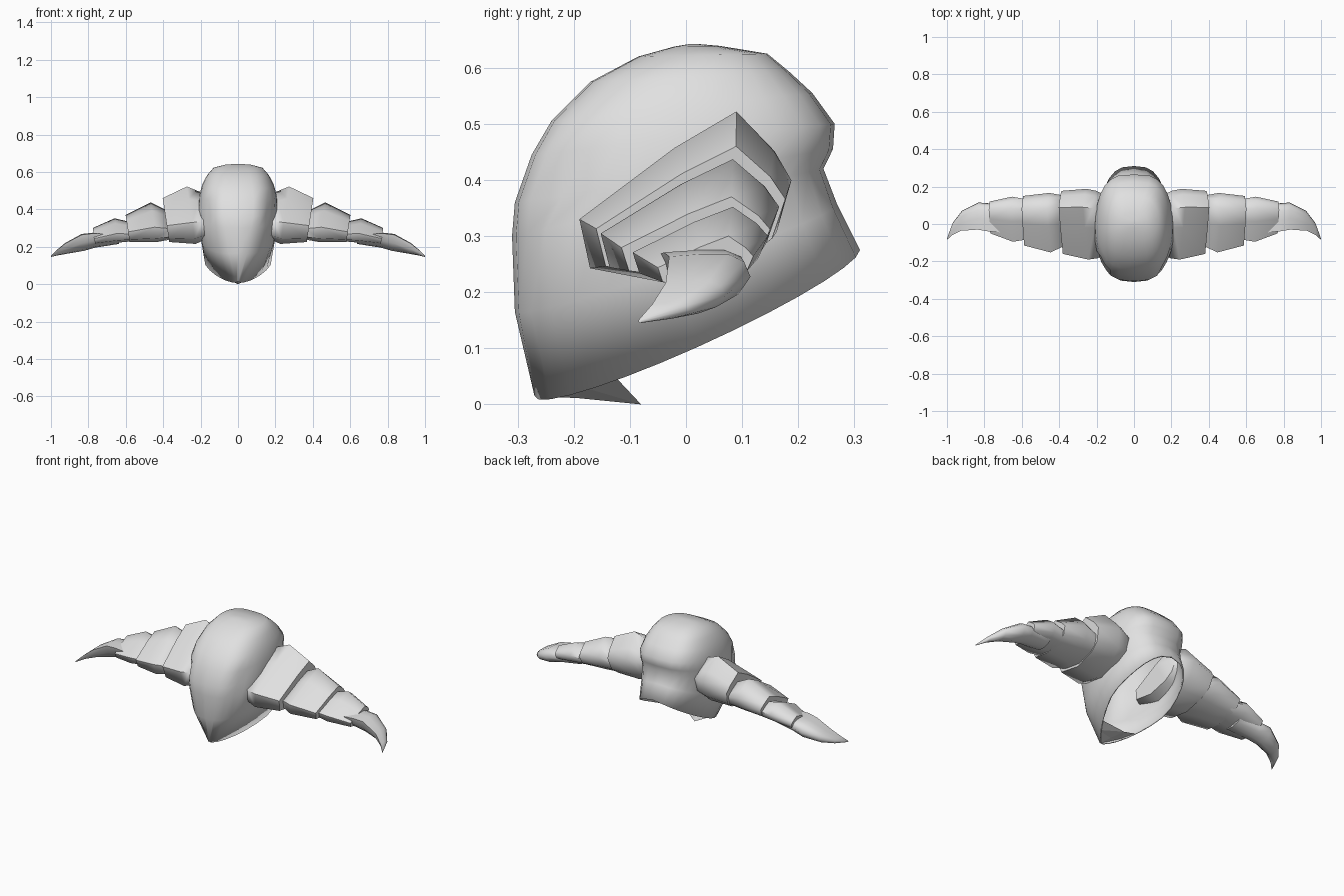
import bpy, bmesh, math

if "Cube" in bpy.data.objects:
    bpy.data.objects.remove(bpy.data.objects["Cube"])

grey = bpy.data.materials.new("plain_grey")
grey.diffuse_color = (0.75, 0.75, 0.75, 1)
grey.use_nodes = True
grey.node_tree.nodes["Principled BSDF"].inputs["Base Color"].default_value = grey.diffuse_color


def make(name, rings, cap_start=False, cap_end=True, angle=45):
    """Loft closed rings of equal length into one object."""
    bm = bmesh.new()
    loops = [[bm.verts.new(p) for p in r] for r in rings]
    n = len(loops[0])
    for a, b in zip(loops, loops[1:]):
        for i in range(n):
            j = (i + 1) % n
            bm.faces.new((a[i], a[j], b[j], b[i]))
    if cap_start:
        bm.faces.new(loops[0])
    if cap_end:
        bm.faces.new(loops[-1])
    bmesh.ops.recalc_face_normals(bm, faces=bm.faces)
    me = bpy.data.meshes.new(name)
    bm.to_mesh(me)
    bm.free()
    me.materials.append(grey)
    ob = bpy.data.objects.new(name, me)
    bpy.context.collection.objects.link(ob)
    bpy.ops.object.select_all(action='DESELECT')
    ob.select_set(True)
    bpy.context.view_layer.objects.active = ob
    bpy.ops.object.shade_smooth_by_angle(angle=math.radians(angle))
    return ob


# Helmet shell: front y,z / back y,z / half width / front pointedness / sag / squareness
SHELL = [
    (-.27, .015, .31, .275, .183, .5, .043, .7),
    (-.305, .165, .27, .355, .20, .1, .02, .68),
    (-.31, .30, .245, .42, .213, .04, 0, .65),
    (-.305, .36, .262, .455, .213, 0, 0, .65),
    (-.275, .445, .265, .50, .207, 0, 0, .6),
    (-.24, .505, .225, .555, .192, 0, 0, .6),
    (-.17, .575, .185, .592, .165, 0, 0, .6),
    (-.085, .62, .145, .625, .13, 0, 0, .6),
    (-.02, .638, .06, .639, .07, 0, 0, .7),
    (.005, .642, .025, .642, .02, 0, 0, 1),
]
N = 28
shell = []
for row, (fy, fz, by, bz, w, point, sag, e) in enumerate(SHELL):
    ring = []
    for k in range(N):
        t = 2 * math.pi * k / N
        s = (1 - math.cos(t)) / 2
        c = math.sin(t)
        x = math.copysign(w * abs(c) ** e, c) if k % (N // 2) else 0
        x *= min(1, s / .55) ** point if point else 1
        y = fy + s * (by - fy)
        # shallow eye dents below the brow
        if row == 3 and min(k, N - k) in (3, 4):
            y += .022
            x *= .94
        ring.append((x, y, fz + s * (bz - fz) - sag * abs(c)))
    shell.append(ring)
helmet = make("helmet_shell", shell, angle=60)
solid = helmet.modifiers.new("thickness", 'SOLIDIFY')
solid.thickness = .008
solid.offset = -1

# Chin flap folding under the front point
bm = bmesh.new()
tip, back = bm.verts.new((0, -.27, .015)), bm.verts.new((0, -.08, 0))
mid = bm.verts.new((0, -.19, .011))
for sx in (-1, 1):
    side = bm.verts.new((sx * .075, -.195, .034))
    rear = bm.verts.new((sx * .108, -.125, .048))
    for f in ((tip, side, mid), (mid, side, back), (side, rear, back)):
        bm.faces.new(f if sx > 0 else f[::-1])
me = bpy.data.meshes.new("chin_flap")
bm.to_mesh(me)
bm.free()
me.materials.append(grey)
bpy.context.collection.objects.link(bpy.data.objects.new("chin_flap", me))

# Horn cross-sections in a unit box (y, z)
SECTION = [(.74, 1), (.45, .79), (0, .375), (.05, .09), (.43, 0),
           (.78, .14), (.93, .3), (1, .6), (.92, .77)]
TIP_SECTION = [(.72, 1), (.4, 1), (0, .95), (.06, .45), (.3, .08),
               (.55, 0), (.85, .2), (1, .55), (.92, .85)]

# Overlapping horn segments: rings of x, y min, y max, z min, z max
HORN = {
    "horn_base": [(.15, -.16, .155, .25, .48), (.20, -.183, .178, .235, .50),
                  (.25, -.19, .188, .215, .522), (.385, -.16, .177, .225, .46)],
    "horn_second": [(.36, -.11, .15, .24, .39), (.45, -.152, .166, .225, .437),
                    (.59, -.115, .15, .225, .37)],
    "horn_third": [(.56, -.08, .13, .23, .33), (.65, -.095, .146, .222, .352),
                   (.77, -.05, .12, .21, .30)],
    "horn_tip": [(.64, -.05, .095, .215, .268), (.77, -.04, .11, .195, .275),
                 (.83, -.03, .115, .178, .268), (.92, -.036, .07, .162, .22),
                 (.97, -.06, .005, .153, .18), (1.0, -.085, -.078, .145, .15)],
}
for side, sx in (("left", -1), ("right", 1)):
    for name, rows in HORN.items():
        section = TIP_SECTION if name == "horn_tip" else SECTION
        rings = []
        for x, y0, y1, z0, z1 in rows:
            rings.append([(sx * (x + .15 * (v - .5) * (z1 - z0)),
                           y0 + u * (y1 - y0), z0 + v * (z1 - z0)) for u, v in section])
        make(f"{name}_{side}", rings, cap_start=True, angle=65)
